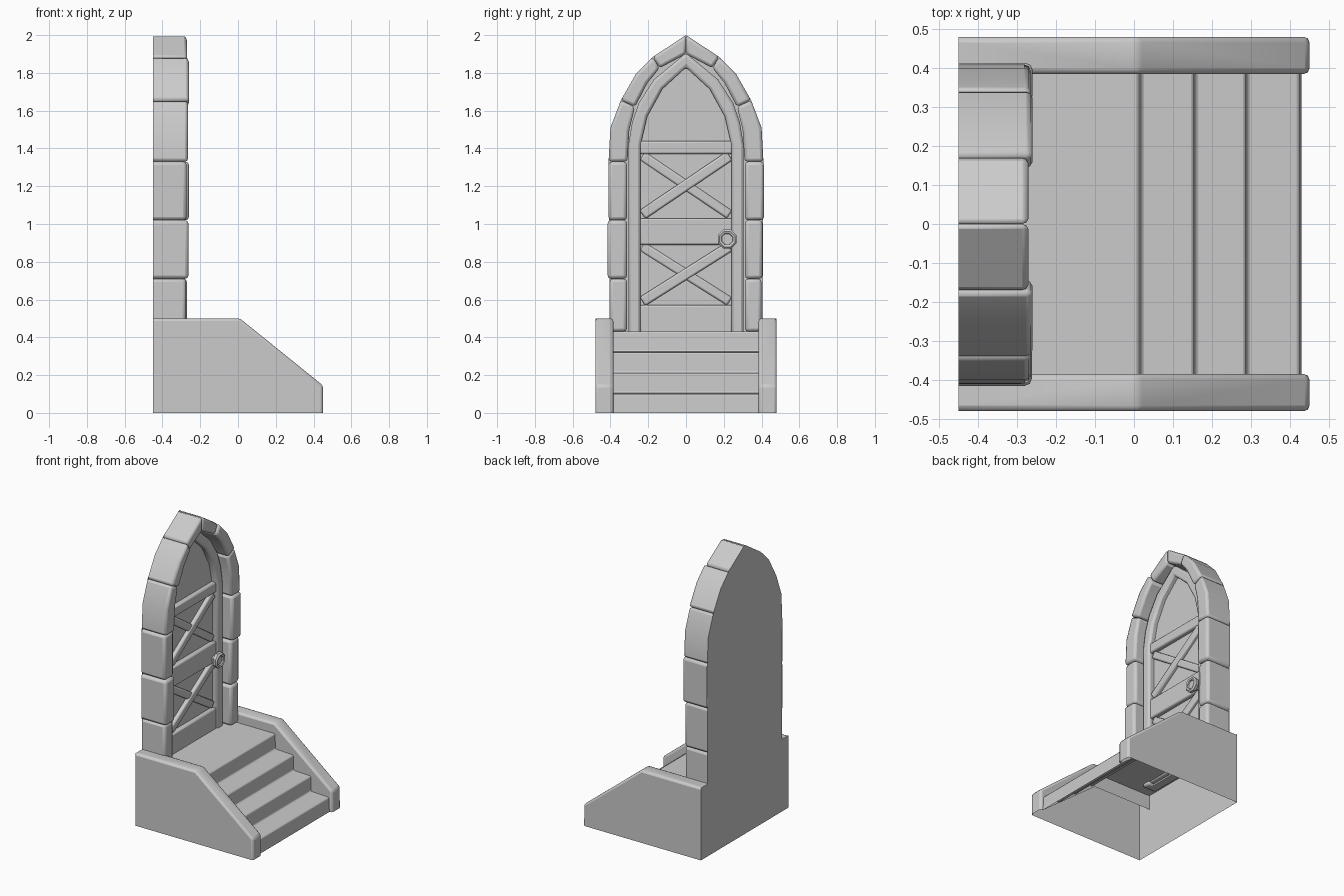
import bpy, bmesh, math
from mathutils import Vector

if "Cube" in bpy.data.objects:
    bpy.data.objects.remove(bpy.data.objects["Cube"])


def finish(name, bm, bevel=0.0, segs=2, angle=40):
    bmesh.ops.recalc_face_normals(bm, faces=bm.faces)
    me = bpy.data.meshes.new(name)
    bm.to_mesh(me)
    bm.free()
    ob = bpy.data.objects.new(name, me)
    bpy.context.collection.objects.link(ob)
    if bevel:
        m = ob.modifiers.new("soft_edges", 'BEVEL')
        m.width, m.segments = bevel, segs
        m.limit_method, m.angle_limit = 'ANGLE', math.radians(22)
    bpy.ops.object.select_all(action='DESELECT')
    ob.select_set(True)
    bpy.context.view_layer.objects.active = ob
    bpy.ops.object.shade_smooth_by_angle(angle=math.radians(angle))
    return ob


def prism(name, pts, x0, x1, bevel=0.012):
    """Profile in (y, z) pushed from x0 to x1; the hidden back stays open."""
    bm = bmesh.new()
    back = [bm.verts.new((x0, y, z)) for y, z in pts]
    front = [bm.verts.new((x1, y, z)) for y, z in pts]
    bm.faces.new(front)
    for i in range(len(pts)):
        j = (i + 1) % len(pts)
        bm.faces.new((back[i], back[j], front[j], front[i]))
    return finish(name, bm, bevel)


def bar(name, a, b, w, x1):
    a, b = Vector(a), Vector(b)
    n = (b - a).normalized()
    n = Vector((-n.y, n.x)) * w / 2
    return prism(name, [a + n, b + n, b - n, a - n], -0.37, x1, 0.01)


def mirror_pts(pts, s):
    return [(s * y, z) for y, z in pts]


# stair side walls: outer face, rounded rim, inner face ending under the steps
rim = [(-.45, .5), (.01, .5), (.45, .145), (.45, 0)]
for s, label in ((-1, "near"), (1, "far")):
    bm = bmesh.new()
    o = [bm.verts.new((x, s * .48, z)) for x, z in rim + [(-.45, 0)]]
    i = [bm.verts.new((x, s * .385, z)) for x, z in rim + [(.43, 0), (0, .33), (-.45, .33)]]
    bm.faces.new(o)
    bm.faces.new(i)
    for k in range(3):
        bm.faces.new((o[k], o[k + 1], i[k + 1], i[k]))
    finish("side_wall_" + label, bm, 0.014)

# steps and landing as one folded sheet
prof = [(.43, 0), (.425, .1), (.29, .105), (.287, .21), (.157, .215),
        (.154, .32), (.018, .325), (.013, .43), (-.45, .43)]
bm = bmesh.new()
rows = [[bm.verts.new((x, y, z)) for y in (-.387, .387)] for x, z in prof]
for a, b in zip(rows, rows[1:]):
    bm.faces.new((a[0], a[1], b[1], b[0]))
finish("steps", bm, 0.008)

# arch outlines for one half, springing line up to the apex
outer = [(.41, 1.33), (.40, 1.51), (.345, 1.655), (.265, 1.795), (.175, 1.885), (0, 2.0)]
inner = [(.31, 1.33), (.30, 1.5), (.27, 1.62), (.205, 1.745), (.14, 1.825), (0, 1.9)]

# flat back sheet of base and arch
half = [(.48, 0), (.48, .5), (.405, .5)] + outer[:-1]
outline = half + [(0, 2.0)] + mirror_pts(half, -1)[::-1]
bm = bmesh.new()
bm.faces.new([bm.verts.new((-.45, y, z)) for y, z in outline])
ob = finish("back_wall", bm)
ob.data.flip_normals() if ob.data.polygons[0].normal.x > 0 else None

# jamb stones: (side, bottom, top, outer y, front x)
jambs = [(-1, .43, .71, .405, -.275), (-1, .71, 1.02, .415, -.262),
         (-1, 1.02, 1.33, .41, -.272), (1, .43, .71, .40, -.27),
         (1, .71, 1.02, .405, -.272), (1, 1.02, 1.33, .413, -.26)]
for k, (s, z0, z1, w, x1) in enumerate(jambs):
    prism(f"jamb_stone_{k}", mirror_pts([(w, z0), (w, z1), (.312, z1), (.312, z0)], s),
          -.45, x1, 0.018)

# arch stones, three on each side
for s in (-1, 1):
    for k, (a, b, x1) in enumerate(((0, 2, -.265), (2, 4, -.26), (4, 5, -.27))):
        pts = outer[a:b + 1] + inner[a:b + 1][::-1]
        prism(f"arch_stone_{k}_{'near' if s < 0 else 'far'}", mirror_pts(pts, s), -.45, x1, 0.016)

# door frame trim
to = [(.305, .41), (.305, 1.42), (.285, 1.54), (.25, 1.64), (.17, 1.765)]
ti = [(.24, .41), (.24, 1.42), (.205, 1.57), (.125, 1.715)]
trim = (to + [(0, 1.905)] + mirror_pts(to, -1)[::-1]
        + mirror_pts(ti, -1) + [(0, 1.83)] + ti[::-1])
prism("door_frame", trim, -.42, -.325, 0.015)

# door panel
pn = [(.27, .41), (.27, 1.42), (.23, 1.58), (.14, 1.74)]
prism("door_panel", pn + [(0, 1.86)] + mirror_pts(pn, -1)[::-1], -.42, -.365, 0)

# rails and crossed braces
for name, z, w in (("top_rail", 1.405, .07), ("middle_rail", .96, .14), ("bottom_rail", .495, .15)):
    bar(name, (-.245, z), (.245, z), w, -.335)
for k, (z0, z1) in enumerate(((1.05, 1.36), (.59, .88))):
    bar(f"brace_rising_{k}", (-.23, z0), (.23, z1), .055, -.34)
    bar(f"brace_falling_{k}", (-.23, z1), (.23, z0), .05, -.347)

# octagonal knob: lathe a short profile of (x, radius) about the x direction
bm = bmesh.new()
prof = [(-.345, .028), (-.315, .03), (-.312, .052), (-.29, .054), (-.28, .044), (-.285, .032), (-.295, .03)]
rings = [[bm.verts.new((x, .218 + r * math.cos(t), .92 + r * math.sin(t)))
          for t in [math.pi * (2 * k + 1) / 8 for k in range(8)]] for x, r in prof]
for a, b in zip(rings, rings[1:]):
    for k in range(8):
        bm.faces.new((a[k], a[(k + 1) % 8], b[(k + 1) % 8], b[k]))
bm.faces.new(rings[-1])
finish("door_knob", bm, 0, angle=35)
